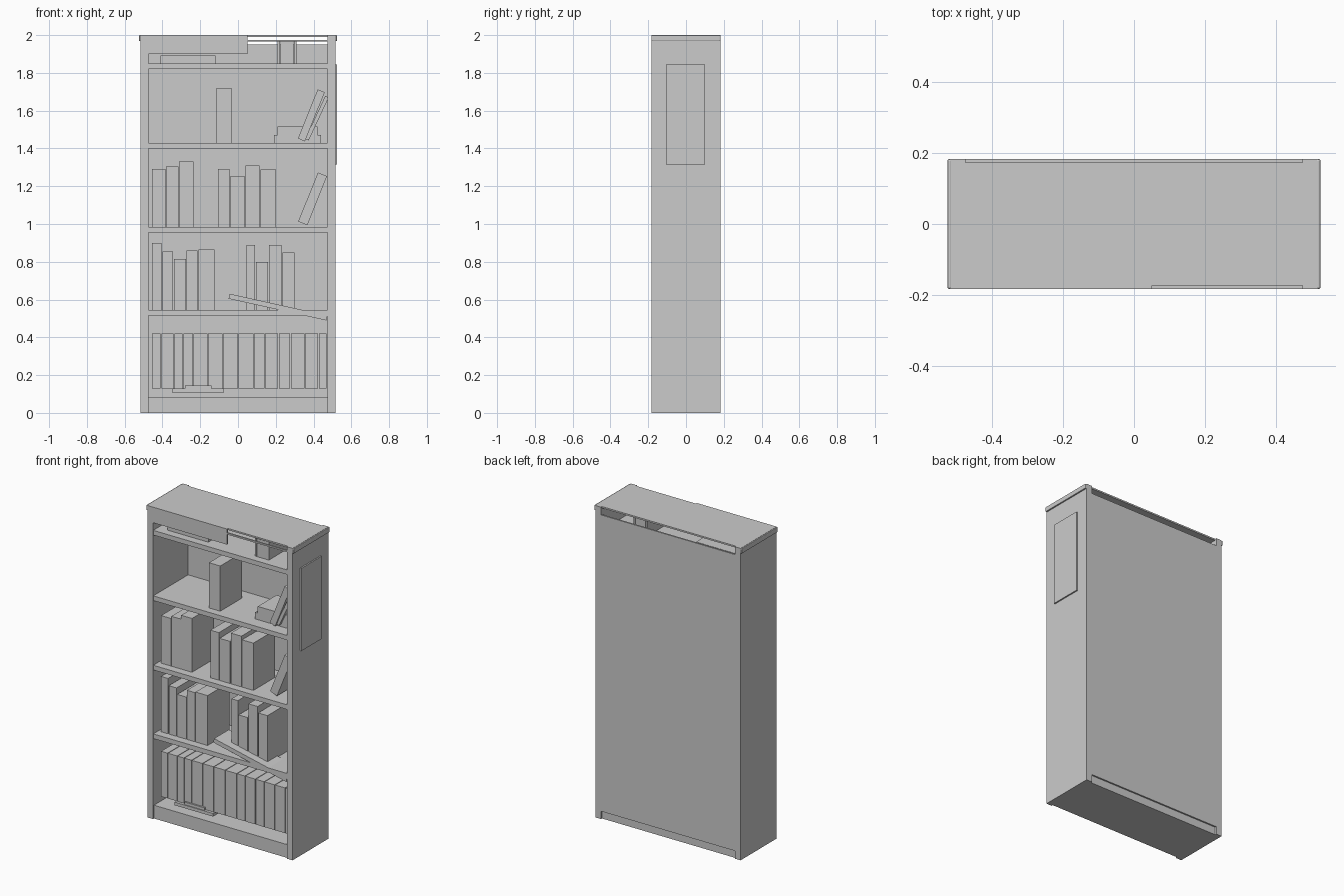
import bpy, math

grey = bpy.data.materials.new("plain_grey")
grey.diffuse_color = (0.6, 0.6, 0.6, 1)


def box(name, x0, x1, y0, y1, z0, z1, tilt=0.0, bevel=0.0):
    """Box between two corners, optionally tilted about its y axis."""
    bpy.ops.mesh.primitive_cube_add(
        size=1, location=((x0 + x1) / 2, (y0 + y1) / 2, (z0 + z1) / 2))
    o = bpy.context.object
    o.name = name
    o.scale = (x1 - x0, y1 - y0, z1 - z0)
    bpy.ops.object.transform_apply(location=False, rotation=False, scale=True)
    o.rotation_euler.y = tilt
    if bevel:
        m = o.modifiers.new("edge", 'BEVEL')
        m.width, m.segments = bevel, 2
    o.data.materials.append(grey)
    return o


def leaning(name, cx, cz, width, height, tilt, y0=-0.13, y1=0.09):
    return box(name, cx - width / 2, cx + width / 2, y0, y1,
               cz - height / 2, cz + height / 2, tilt)


W, D = 0.475, 0.183      # inner half width, half depth
INNER = 0.173            # recessed front and back lines

# Side panels with rounded end trims
for s, tag in ((-1, "left"), (1, "right")):
    box(tag + "_side", *sorted((s * W, s * 0.515)), -D, D, 0, 2)
    box(tag + "_trim", *sorted((s * 0.513, s * 0.525)), -D, D, 1.968, 2, bevel=0.005)

# Top board, front rail remains and back panel with its slots
box("top_board", -W, W, -INNER, INNER, 1.99, 2)
box("front_valance", -W, 0.05, -D, -INNER, 1.90, 2)
box("valance_strip", 0.05, W, -D, -INNER, 1.965, 1.975)
box("back_panel", -W, W, INNER, D, 0.05, 1.95)

# Base and shelves
box("base", -W, W, -INNER, INNER, 0, 0.085)
for i, z in enumerate((0.515, 0.955, 1.40, 1.82)):
    box(f"shelf_{i + 1}", -W, W, -D + 0.003, INNER, z, z + 0.03)

# Side poster
box("side_poster", 0.515, 0.524, -0.105, 0.10, 1.315, 1.845)

# Standing books: floor height, then (left, right, top)
rows = {
    0.545: [(-.455, -.405, .90), (-.40, -.345, .855), (-.34, -.275, .815),
            (-.272, -.215, .86), (-.21, -.125, .865), (.045, .09, .89),
            (.095, .16, .80), (.165, .23, .89), (.235, .30, .85)],
    0.985: [(-.455, -.385, 1.29), (-.382, -.315, 1.305), (-.312, -.235, 1.33),
            (-.105, -.045, 1.29), (-.04, .035, 1.255), (.04, .115, 1.31),
            (.12, .20, 1.288)],
    1.43: [(-.115, -.035, 1.72)],
    1.85: [(.21, .222, 1.965), (.225, .295, 1.965), (.297, .31, 1.965)],
}
for floor, books in rows.items():
    for i, (a, b, top) in enumerate(books):
        box(f"book_{floor}_{i}", a, b, -0.13, 0.09, floor, top)

# Bottom row of equal-height volumes
cuts = (-.455, -.405, -.337, -.289, -.235, -.158, -.079, .003,
        .085, .143, .217, .28, .355, .428, .473)
for i, (a, b) in enumerate(zip(cuts, cuts[1:])):
    box(f"volume_{i}", a, b - 0.004, -0.13, 0.09, 0.13, 0.42)

# Flat-lying books
box("top_flat_book", -0.41, -0.12, -0.13, 0.07, 1.85, 1.893)
box("flat_book_lower", 0.19, 0.44, -0.10, 0.09, 1.43, 1.472)
box("flat_book_upper", 0.21, 0.42, -0.10, 0.09, 1.472, 1.515)
box("loose_booklet", -0.35, -0.075, -0.145, 0.0, 0.108, 0.128)
box("loose_booklet_top", -0.28, -0.14, -0.14, 0.0, 0.128, 0.145)

# Leaning and slipping books
leaning("leaning_book_high", 0.388, 1.575, 0.04, 0.28, math.radians(22))
leaning("leaning_book_thin", 0.418, 1.56, 0.02, 0.25, math.radians(25), -0.12, 0.08)
leaning("leaning_book_mid", 0.395, 1.133, 0.052, 0.28, math.radians(22))
leaning("slipping_book", 0.212, 0.56, 0.53, 0.027, math.radians(12.5), -0.18, -0.03)
